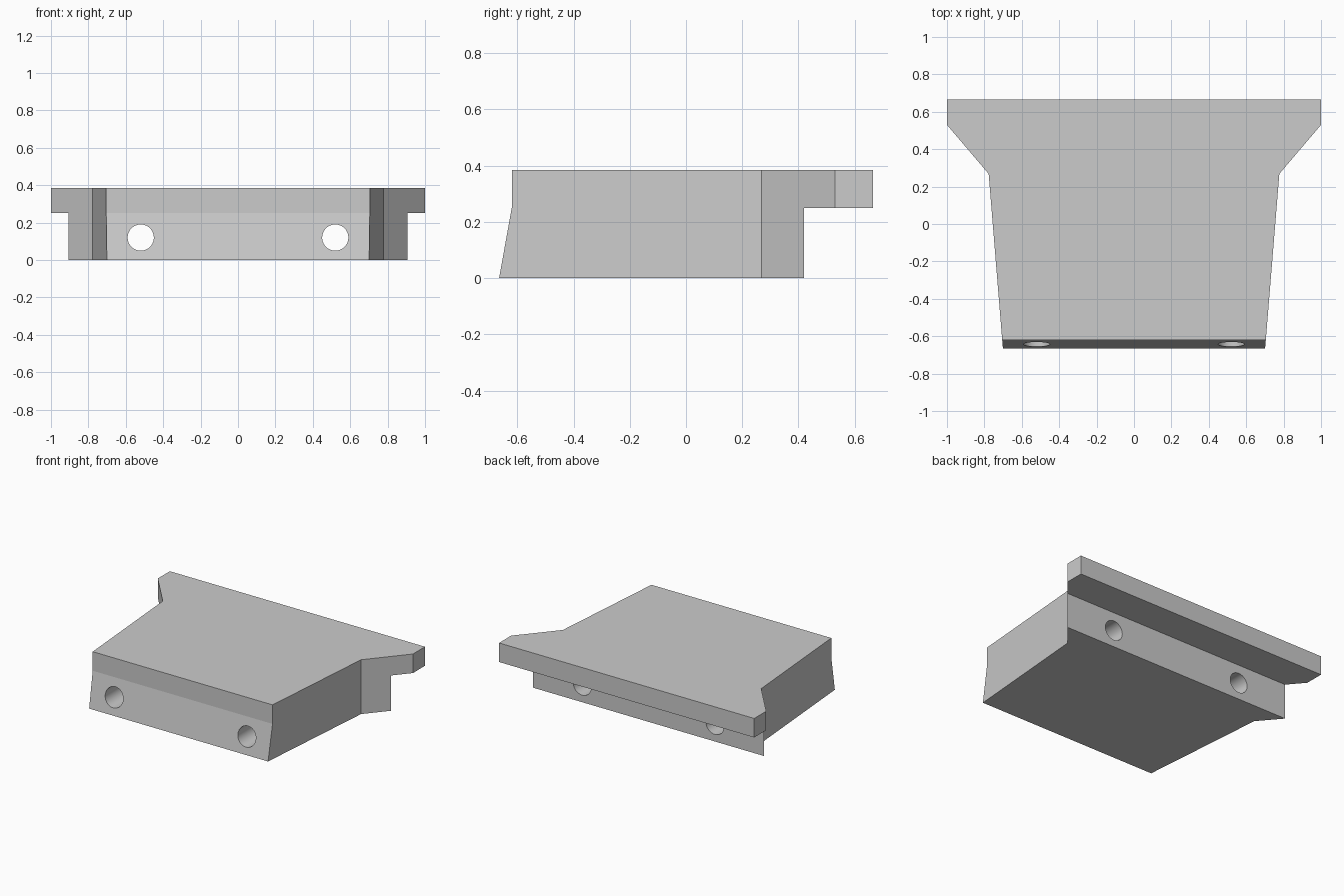
import bpy, bmesh
from mathutils import Vector

if "Cube" in bpy.data.objects:
    bpy.data.objects.remove(bpy.data.objects["Cube"])


def prism(name, points, start, sweep):
    """Extrude a closed polygon (3D points offset by start) along sweep."""
    bm = bmesh.new()
    face = bm.faces.new([bm.verts.new(Vector(p) + Vector(start)) for p in points])
    out = bmesh.ops.extrude_face_region(bm, geom=[face])
    verts = [g for g in out["geom"] if isinstance(g, bmesh.types.BMVert)]
    bmesh.ops.translate(bm, verts=verts, vec=sweep)
    bmesh.ops.recalc_face_normals(bm, faces=bm.faces)
    mesh = bpy.data.meshes.new(name)
    bm.to_mesh(mesh)
    bm.free()
    obj = bpy.data.objects.new(name, mesh)
    bpy.context.collection.objects.link(obj)
    return obj


def combine(obj, tool, operation):
    """Apply a boolean and discard its tool."""
    mod = obj.modifiers.new(operation.lower(), "BOOLEAN")
    mod.operation = operation
    mod.solver = "EXACT"
    mod.object = tool
    tool.hide_render = True
    bpy.context.view_layer.objects.active = obj
    bpy.ops.object.modifier_apply(modifier=mod.name)
    bpy.data.objects.remove(tool)


# Block: side profile with sloped front and overhanging rear lip
side = [(-0.665, 0), (0.42, 0), (0.42, 0.25), (0.665, 0.25),
        (0.665, 0.385), (-0.62, 0.385), (-0.62, 0.25)]
block = prism("mounting_block", [(0, y, z) for y, z in side], (-1.2, 0, 0), (2.4, 0, 0))

# Plan outline: tapered body flaring to the full-width rear
half = [(0.69, -0.80), (0.777, 0.268), (1.0, 0.53), (1.0, 0.80)]
plan = half + [(-x, y) for x, y in reversed(half)]
outline = prism("plan_outline", [(x, y, 0) for x, y in plan], (0, 0, -0.2), (0, 0, 0.8))
combine(block, outline, "INTERSECT")

# Two bolt holes running front to back
for x in (-0.52, 0.52):
    bpy.ops.mesh.primitive_cylinder_add(vertices=48, radius=0.07, depth=2,
                                        location=(x, 0, 0.12), rotation=(1.5707963, 0, 0))
    combine(block, bpy.context.object, "DIFFERENCE")

# Smooth hole walls, crisp block edges
bpy.ops.object.select_all(action="DESELECT")
block.select_set(True)
bpy.context.view_layer.objects.active = block
bpy.ops.object.shade_smooth_by_angle(angle=0.15)
